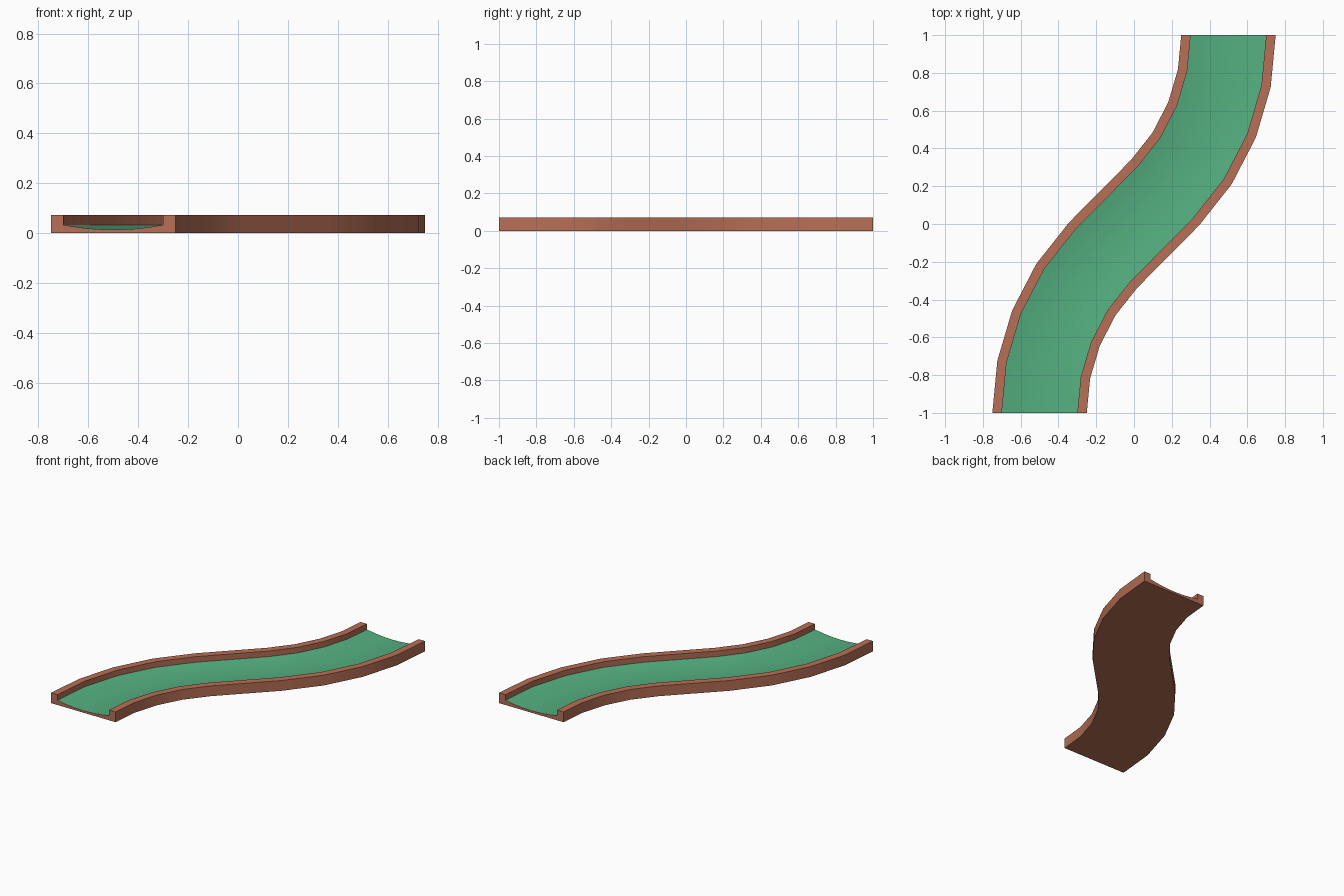
import bpy, bmesh, math

if "Cube" in bpy.data.objects:
    bpy.data.objects.remove(bpy.data.objects["Cube"])

def material(name, rgb):
    m = bpy.data.materials.new(name)
    m.diffuse_color = (*rgb, 1)
    m.use_nodes = True
    m.node_tree.nodes["Principled BSDF"].inputs["Base Color"].default_value = m.diffuse_color
    return m

green = material("fairway green", (0.089, 0.429, 0.216))
brick = material("brick brown", (0.479, 0.162, 0.093))

# S-shaped centre line: two mirrored arcs joined by a straight, (x, y, heading)
RADIUS, SWEEP, STEPS = 1.204, math.radians(43.8), 4
first = []
for i in range(STEPS + 1):
    a = SWEEP * i / STEPS
    first.append((-0.5 + RADIUS * (1 - math.cos(a)), -1 + RADIUS * math.sin(a), a))
path = first + [(-x, -y, a) for x, y, a in reversed(first)]

# Cross-section: flat underside, square rails, shallow dished floor
HALF, INNER, TOP, LIP, DIP, N = 0.25, 0.20, 0.072, 0.033, 0.014, 10
floor = []
for i in range(N + 1):
    u = -INNER + 2 * INNER * i / N
    floor.append((u, DIP + (LIP - DIP) * (u / INNER) ** 2))
profile = ([(-HALF, 0), (-HALF, TOP), (-INNER, TOP)] + floor +
           [(INNER, TOP), (HALF, TOP), (HALF, 0)])

# Sweep the section along the path
bm = bmesh.new()
rings = [[bm.verts.new((x + u * math.cos(a), y - u * math.sin(a) if abs(y) < 1 else y, z))
          for u, z in profile] for x, y, a in path]
count = len(profile)
for r0, r1 in zip(rings, rings[1:]):
    for j in range(count):
        k = (j + 1) % count
        f = bm.faces.new((r0[j], r0[k], r1[k], r1[j]))
        # dished floor strips are green
        f.material_index = 1 if 3 <= j < 3 + N else 0
bm.faces.new(rings[0])
bm.faces.new(rings[-1])
bmesh.ops.recalc_face_normals(bm, faces=bm.faces)

mesh = bpy.data.meshes.new("curved_channel")
bm.to_mesh(mesh)
bm.free()
mesh.materials.append(brick)
mesh.materials.append(green)
channel = bpy.data.objects.new("curved_channel", mesh)
bpy.context.collection.objects.link(channel)

# Smooth the curves, keep rail edges crisp
bpy.context.view_layer.objects.active = channel
channel.select_set(True)
bpy.ops.object.shade_smooth_by_angle(angle=math.radians(30))
